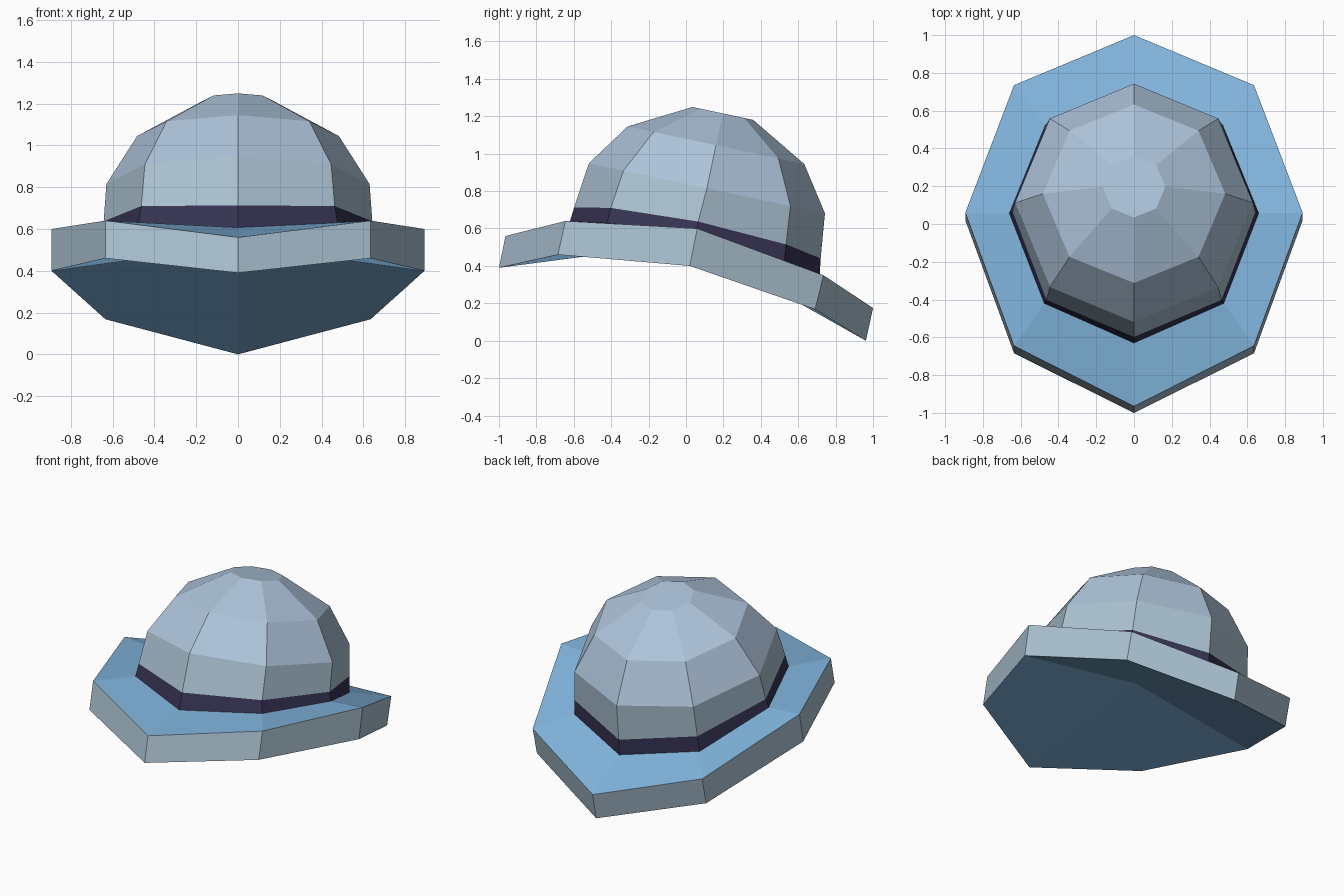
import bpy
import math

if "Cube" in bpy.data.objects:
    bpy.data.objects.remove(bpy.data.objects["Cube"])


def material(name, rgb):
    m = bpy.data.materials.new(name)
    m.diffuse_color = (*rgb, 1)
    m.use_nodes = True
    m.node_tree.nodes["Principled BSDF"].inputs["Base Color"].default_value = m.diffuse_color
    return m


pale = material("pale grey blue", (0.413, 0.546, 0.650))
pale_top = material("pale blue", (0.420, 0.550, 0.700))
blue = material("sky blue", (0.213, 0.448, 0.700))
dark = material("dark violet", (0.038, 0.034, 0.088))


def mirrored_ring(half):
    """Front, front side, side, back side, back -> closed ring of eight."""
    return half + [(-x, y, z) for x, y, z in half[3:0:-1]]


def tilted_ring(cy, cz, r, width=1.0, tilt=math.radians(12)):
    """Octagon leaning back, starting at the front."""
    ring = []
    for i in range(8):
        a = i * math.pi / 4
        d = -r * math.cos(a)
        ring.append((width * r * math.sin(a), cy + d * math.cos(tilt),
                     cz - d * math.sin(tilt)))
    return ring


def build(name, rings, mats, ring_slots, extra_verts=(), extra=()):
    """Skin consecutive rings with quads, plus extra (face, material) caps."""
    verts = [v for ring in rings for v in ring] + list(extra_verts)
    faces, slots = [], []
    for k in range(len(rings) - 1):
        for i in range(8):
            j = (i + 1) % 8
            faces.append((8 * k + i, 8 * k + j, 8 * k + 8 + j, 8 * k + 8 + i))
            slots.append(ring_slots[k])
    for face, slot in extra:
        faces.append(face)
        slots.append(slot)
    mesh = bpy.data.meshes.new(name)
    mesh.from_pydata(verts, [], faces)
    for m in mats:
        mesh.materials.append(m)
    for p, s in zip(mesh.polygons, slots):
        p.material_index = s
    mesh.update()
    ob = bpy.data.objects.new(name, mesh)
    bpy.context.collection.objects.link(ob)
    return ob


# Rings from the underside of the brim up to the top of the band
brim_low = mirrored_ring([(0, -1, .39), (.635, -.685, .46), (.893, .02, .40),
                          (.635, .69, .168), (0, .962, 0)])
brim_top = mirrored_ring([(0, -.965, .56), (.635, -.645, .64), (.893, .06, .60),
                          (.635, .735, .35), (0, 1, .175)])
base = mirrored_ring([(0, -.63, .607), (.475, -.42, .63), (.66, .057, .582),
                      (.47, .523, .412), (0, .714, .335)])
band_top = mirrored_ring([(0, -.598, .713), (.463, -.402, .71), (.643, .065, .637),
                          (.46, .535, .515), (0, .720, .44)])

# Brim: pale edge, blue top, and a blue underside of quads rising to a centre
C = 24
underside = [(C, i + 2 if i < 6 else 0, i + 1, i) for i in (0, 2, 4, 6)]
build("brim", [brim_low, brim_top, base], [pale, blue], [0, 1],
      [(0, .03, .525)], [(f, 1) for f in underside])

# Hat band around the foot of the crown
build("hat_band", [base, band_top], [dark], [0])

# Faceted crown closed by a flat top
build("crown", [band_top, tilted_ring(.112, .815, .645, .977),
                tilted_ring(.16, 1.045, .483), tilted_ring(.197, 1.215, .166)],
      [pale, pale_top], [0, 1, 1], extra=[(tuple(range(24, 32)), 1)])
